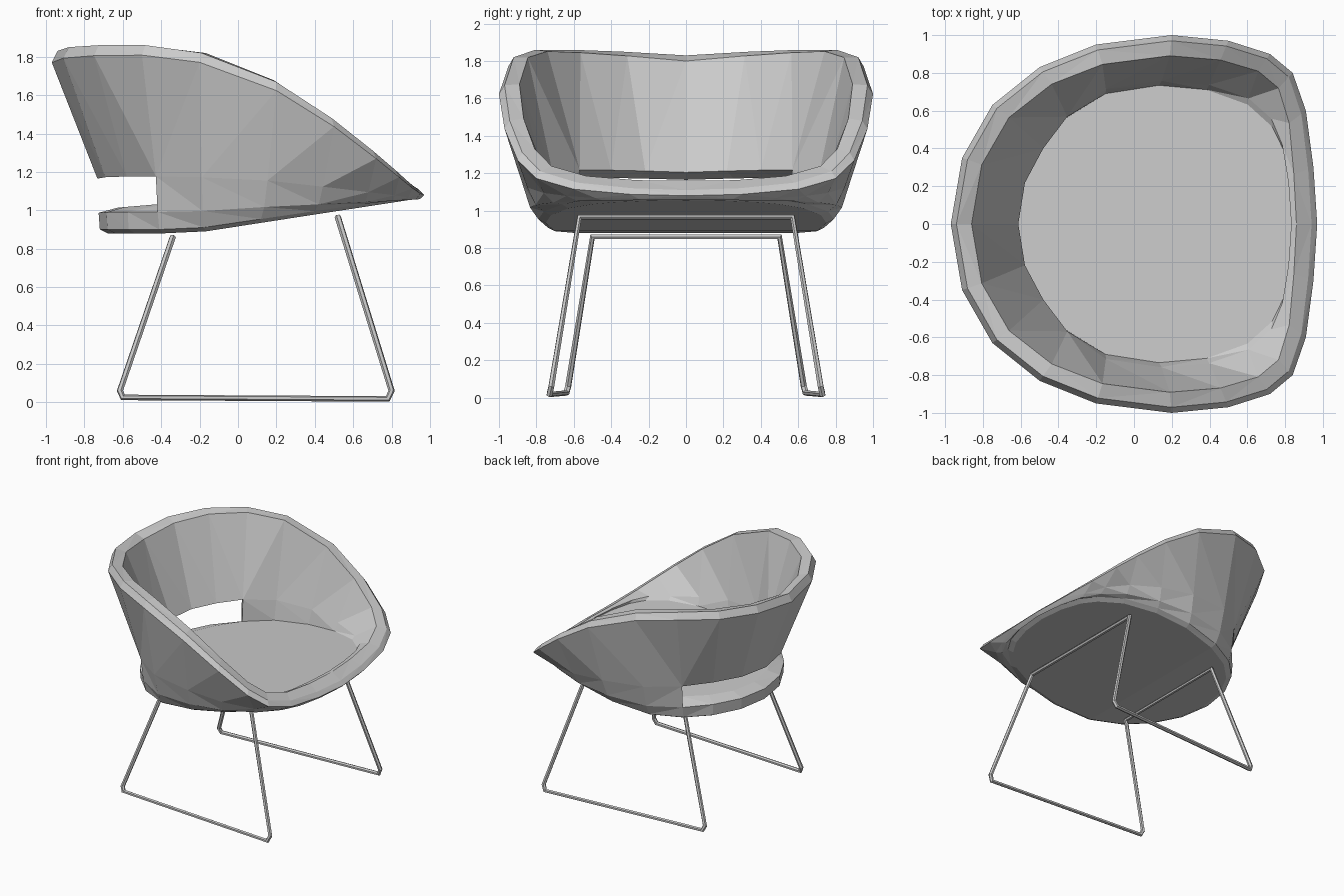
import bpy, bmesh
from mathutils import Vector

if "Cube" in bpy.data.objects:
    bpy.data.objects.remove(bpy.data.objects["Cube"], do_unlink=True)


def make_material(name, color):
    mat = bpy.data.materials.new(name)
    mat.use_nodes = True
    mat.diffuse_color = color
    mat.node_tree.nodes["Principled BSDF"].inputs["Base Color"].default_value = color
    return mat


grey = make_material("light grey", (0.6, 0.6, 0.6, 1))

# Half outline of the shell from back to front: rim x, y, z and base x, y
STATIONS = [
    (-.97, 0, 1.83, -.72, 0), (-.91, .35, 1.85, -.68, .25),
    (-.75, .63, 1.86, -.57, .46), (-.5, .83, 1.86, -.41, .62),
    (-.2, .95, 1.82, -.18, .74), (.2, 1, 1.67, .12, .79),
    (.5, .97, 1.48, .4, .76), (.72, .9, 1.31, .65, .66),
    (.84, .8, 1.21, .8, .52), (.91, .6, 1.15, .87, .4),
    (.95, .3, 1.12, .92, .22), (.97, 0, 1.11, .94, 0),
]
SLOT_END = 3


def base_height(x):
    return 0.88 + max(0, x + .25) * 0.147


def seat_height(x):
    return 1.067 + 0.085 * x


def inward(p, distance, z):
    step = (Vector((.1, 0)) - p.xy).normalized() * distance
    return Vector((p.x + step.x, p.y + step.y, z))


def section(index, station):
    """Closed cross-section: underside, outer wall, rim, inner wall, seat."""
    rx, ry, rz, bx, by = station
    front = index / (len(STATIONS) - 1)
    base = Vector((bx, by, base_height(bx)))
    rim = Vector((rx, ry, rz - .06 + .03 * front))
    flare = (.05, .05, .05, .2)[index] if index <= SLOT_END else .42
    high = base.lerp(rim, flare)
    high.z = base.z + (rim.z - base.z) * .32
    low = base.lerp(rim, flare * .5)
    low.z = base.z + (rim.z - base.z) * .12
    crest = inward(rim, .03, rz)
    lip = inward(rim, .11, rz - .03 + .08 * front)
    seat = inward(low, .1, 0)
    seat.z = min(seat_height(seat.x), lip.z - .01)
    inner = inward(high, .12, 0)
    inner.z = max(high.z + .04, seat.z + .02)
    if lip.z < inner.z:
        inner = seat.lerp(lip, .5)
    under = inward(base, .04, base.z)
    return [Vector((under.x, 0, base.z)), under,
            base + Vector((0, 0, .02)), low, high, rim, crest, lip, inner, seat,
            Vector((seat.x, 0, seat.z))]


# Shell: loft the sections, leaving the slot open at the back
bm = bmesh.new()
rings = []
for i, station in enumerate(STATIONS):
    pts = section(i, station)
    if station[1] == 0:
        for p in pts:
            p.y = 0
    rings.append([bm.verts.new(p) for p in pts])
LOW, HIGH, INNER, SEAT = 3, 4, 8, 9
for i, (a, b) in enumerate(zip(rings, rings[1:])):
    pairs = [(j, j + 1) for j in range(len(a) - 1)]
    if i < SLOT_END:
        pairs = [p for p in pairs if p not in ((LOW, HIGH), (INNER, SEAT))]
        pairs += [(INNER, HIGH), (LOW, SEAT)]
    for j, k in pairs:
        bm.faces.new((a[j], b[j], b[k], a[k]))
bm.faces.new([rings[SLOT_END][j] for j in (LOW, HIGH, INNER, SEAT)])
bmesh.ops.remove_doubles(bm, verts=bm.verts, dist=.0005)
bmesh.ops.triangulate(bm, faces=bm.faces)
bmesh.ops.recalc_face_normals(bm, faces=bm.faces)
mesh = bpy.data.meshes.new("seat_shell")
bm.to_mesh(mesh)
bm.free()
shell = bpy.data.objects.new("seat_shell", mesh)
bpy.context.collection.objects.link(shell)
mesh.materials.append(grey)
mirror = shell.modifiers.new("Mirror", 'MIRROR')
mirror.use_axis = (False, True, False)
mirror.merge_threshold = .001

# Wire base: one closed rod with a sled runner on each side
side = [(-.34, .5, .86), (-.615, .63, .06), (-.6, .64, .025),
        (.78, .73, .017), (.8, .72, .06), (.52, .57, .965)]
path = side + [(x, -y, z) for x, y, z in reversed(side)]
curve = bpy.data.curves.new("wire_base", 'CURVE')
curve.dimensions = '3D'
curve.bevel_depth = .017
curve.bevel_resolution = 1
spline = curve.splines.new('POLY')
spline.points.add(len(path) - 1)
for point, co in zip(spline.points, path):
    point.co = (*co, 1)
spline.use_cyclic_u = True
spline.use_smooth = False
curve.materials.append(grey)
bpy.context.collection.objects.link(bpy.data.objects.new("wire_base", curve))
